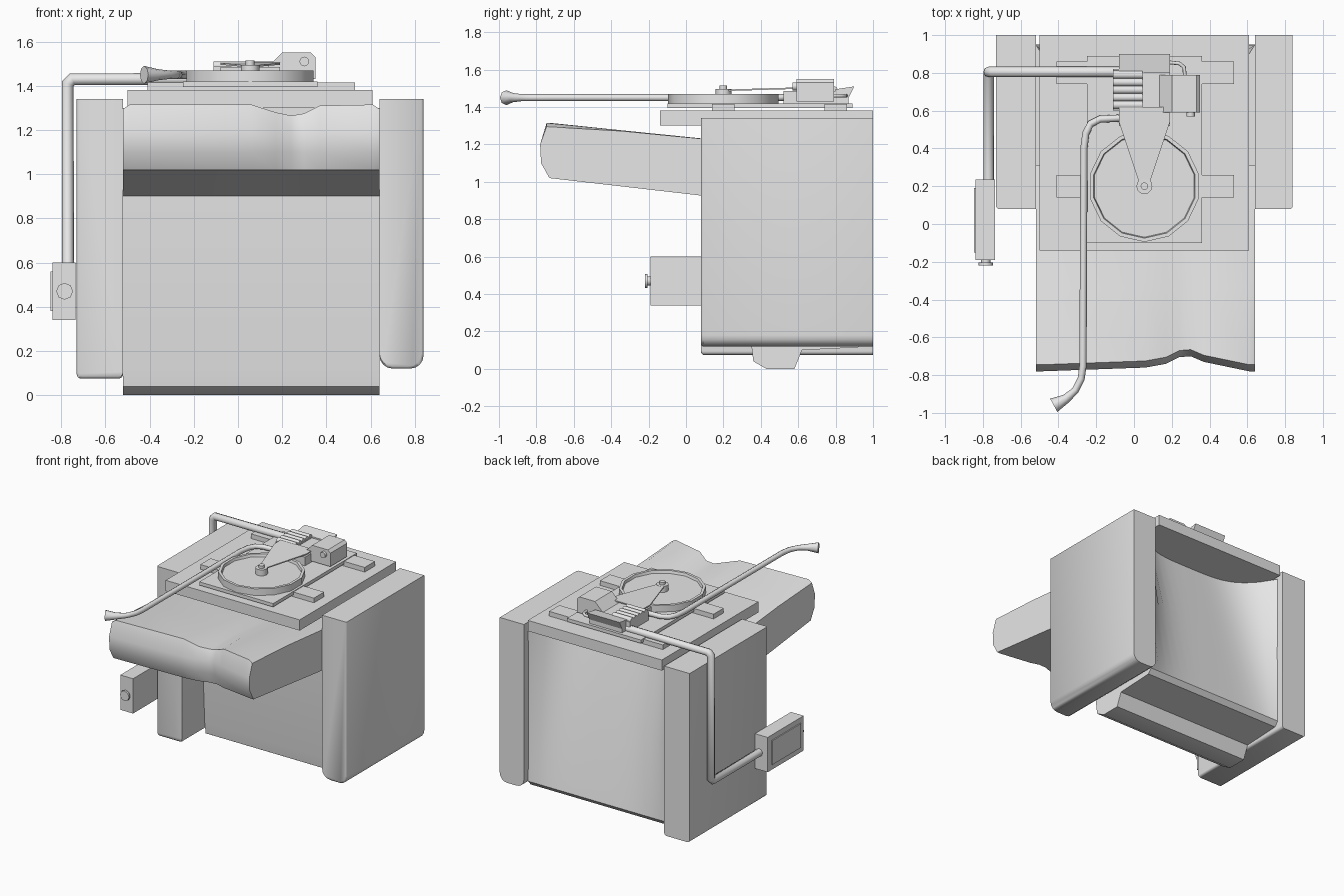
import bpy, bmesh, math
from mathutils import Vector

cube = bpy.data.objects.get("Cube")
if cube:
    bpy.data.objects.remove(cube, do_unlink=True)

grey = bpy.data.materials.new("plain grey")
grey.use_nodes = True
grey.diffuse_color = (0.8, 0.8, 0.8, 1)
grey.node_tree.nodes["Principled BSDF"].inputs["Base Color"].default_value = (0.8, 0.8, 0.8, 1)


def finish(name, bm, smooth=None):
    bmesh.ops.recalc_face_normals(bm, faces=bm.faces)
    mesh = bpy.data.meshes.new(name)
    bm.to_mesh(mesh)
    bm.free()
    mesh.materials.append(grey)
    obj = bpy.data.objects.new(name, mesh)
    bpy.context.collection.objects.link(obj)
    if smooth:
        bpy.ops.object.select_all(action='DESELECT')
        obj.select_set(True)
        bpy.context.view_layer.objects.active = obj
        bpy.ops.object.shade_smooth_by_angle(angle=math.radians(smooth))


def loft(name, rings, smooth=None):
    """Skin a list of equal-length rings and cap both ends."""
    bm = bmesh.new()
    rows = [[bm.verts.new(p) for p in ring] for ring in rings]
    n = len(rows[0])
    for a, b in zip(rows, rows[1:]):
        for i in range(n):
            j = (i + 1) % n
            bm.faces.new((a[i], a[j], b[j], b[i]))
    bm.faces.new(rows[0])
    bm.faces.new(rows[-1])
    finish(name, bm, smooth)


def box(name, x, y, z):
    ring = [(x[0], y[0]), (x[1], y[0]), (x[1], y[1]), (x[0], y[1])]
    loft(name, [[(*p, h) for p in ring] for h in z])


def cylinder(name, start, end, r, sides=12):
    """Straight cylinder between two points."""
    start, end = Vector(start), Vector(end)
    turn = (end - start).to_track_quat('Z', 'Y')
    circle = [turn @ Vector((r * math.cos(math.tau * i / sides),
                             r * math.sin(math.tau * i / sides), 0)) for i in range(sides)]
    loft(name, [[c + v for v in circle] for c in (start, end)], 50)


def tube(name, points, r, radii=None):
    """Round pipe along a path."""
    curve = bpy.data.curves.new(name, 'CURVE')
    curve.dimensions = '3D'
    curve.bevel_depth = r
    curve.bevel_resolution = 2
    curve.use_fill_caps = True
    spline = curve.splines.new('POLY')
    spline.points.add(len(points) - 1)
    for i, (p, co) in enumerate(zip(spline.points, points)):
        p.co = (*co, 1)
        p.radius = radii[i] if radii else 1
    spline.use_smooth = True
    curve.materials.append(grey)
    obj = bpy.data.objects.new(name, curve)
    bpy.context.collection.objects.link(obj)


# Side arms: tall slabs with rounded lower edges
def side_arm(name, inner, outer, bottom, r):
    y0, y1, top = 0.08, 1.0, 1.34
    s = math.copysign(1, outer)
    rings = []
    for y, inset in ((y0, 0.01), (y0 + 0.01, 0), (y1, 0)):
        o, b = outer - s * inset, bottom + inset
        ring = [(inner, y, top), (o, y, top)]
        for k in range(5):
            a = k * math.pi / 8
            ring.append((o - s * r * (1 - math.cos(a)), y, b + r * (1 - math.sin(a))))
        for k in range(5):
            a = k * math.pi / 8
            ring.append((inner + s * r * (1 - math.sin(a)), y, b + r * (1 - math.cos(a))))
        rings.append(ring)
    loft(name, rings, 50)


side_arm("left_arm", 0.64, 0.84, 0.12, 0.06)
side_arm("right_arm", -0.52, -0.73, 0.075, 0.02)

# Upright panel between the arms: flush at the back edges, sunk at the upper middle
rings = []
for k in range(17):
    t = k / 8 - 1
    back = 0.67 + 0.28 * abs(t) ** 4
    profile = [(0.35, 0.12), (0.36, 0.04), (0.43, 0), (0.58, 0), (0.62, 0.1),
               (0.92, 0.115), (0.95, 0.15), (0.94 * 0.6 + 0.4 * back, 0.7), (back, 1.3),
               (0.31, 1.3), (0.31, 0.9)]
    rings.append([(0.06 + 0.58 * t, y, z) for y, z in profile])
loft("upright_panel", rings, 40)

# Projecting cushion with a dent in its front edge
rings = []
for x, push, sink in ((-0.52, 0, 0.02), (-0.49, 0, 0), (0.06, 0.02, 0), (0.17, 0.04, 0.035),
                      (0.24, 0.075, 0.05), (0.3, 0.08, 0.04), (0.37, 0.05, 0.005),
                      (0.61, 0, 0), (0.64, 0, 0.02)):
    rings.append([(x, 0.4, 1.2), (x, -0.34, 1.275 - sink / 5), (x, -0.745 + push, 1.315 - sink),
                  (x, -0.78 + push, 1.2), (x, -0.775 + push, 1.1),
                  (x, -0.73 + push * 0.7, 1.02), (x, 0.4, 0.89)])
loft("cushion", rings, 50)

# Top board, crossbars and thin deck
box("top_board", (-0.5, 0.608), (-0.14, 1.0), (1.3, 1.38))
for side, y in (("front", 0.14), ("rear", 0.74)):
    box(side + "_crossbar", (-0.41, 0.53), (y, y + 0.12), (1.38, 1.415))
box("deck", (-0.25, 0.36), (-0.1, 0.89), (1.395, 1.42))

# Shallow round pan with a raised rim
cx, cy = 0.055, 0.2
rings = [[(cx + r * math.sin(math.tau * i / 14), cy + r * math.cos(math.tau * i / 14), z)
          for i in range(14)]
         for r, z in ((0.295, 1.42), (0.295, 1.47), (0.275, 1.47), (0.27, 1.45))]
loft("round_pan", rings, 30)
cylinder("hub", (cx, cy, 1.45), (cx, cy, 1.495), 0.042)
cylinder("hub_pin", (cx, cy, 1.495), (cx, cy, 1.515), 0.02)

# Tapered swing plate and rear housing
outline = [(0.04, 0.18), (0.07, 0.18), (0.19, 0.54), (0.19, 0.62), (-0.08, 0.62), (-0.08, 0.54)]
loft("swing_plate", [[(x, y, 1.485 + 0.03 * (y - 0.2) + h) for x, y in outline]
                     for h in (0, 0.008)])
box("housing", (-0.08, 0.19), (0.52, 0.87), (1.42, 1.485))
loft("housing_tail", [[(x, 0.8, 1.47), (x, 0.86, 1.43), (x, 0.9, 1.51), (x, 0.8, 1.495)]
                      for x in (-0.08, 0.19)])

# Motor block with its stub and feed line
loft("motor_block", [[(0.13, y, 1.43), (0.13, y, 1.48), (0.2, y, 1.55), (0.33, y, 1.55),
                      (0.35, y, 1.53), (0.35, y, 1.43)] for y in (0.59, 0.79)])
cylinder("motor_stub", (0.3, 0.57, 1.51), (0.3, 0.6, 1.51), 0.022)
tube("feed_line", [(0.19, 0.855, 1.46), (0.24, 0.85, 1.46), (0.265, 0.83, 1.46),
                   (0.27, 0.78, 1.46)], 0.01)

# Row of coils
box("coil_tray", (-0.11, 0.05), (0.6, 0.82), (1.42, 1.49))
for i in range(5):
    y = 0.63 + i * 0.04
    cylinder("coil_%d" % (i + 1), (-0.11, y, 1.49), (0.045, y, 1.49), 0.022, 10)

# Long pipe with a flared mouth
tube("flared_pipe", [(-0.08, 0.56, 1.45), (-0.18, 0.555, 1.45), (-0.23, 0.53, 1.45),
                     (-0.255, 0.48, 1.45), (-0.265, 0.4, 1.45), (-0.27, -0.75, 1.45),
                     (-0.28, -0.82, 1.45), (-0.31, -0.88, 1.45), (-0.36, -0.925, 1.45),
                     (-0.425, -0.96, 1.45)],
     0.019, [1, 1, 1, 1, 1, 1, 1, 1, 1.3, 2.1])

# Side pipe down to the control box
tube("side_pipe", [(-0.08, 0.805, 1.43), (-0.75, 0.805, 1.43), (-0.77, 0.805, 1.41),
                   (-0.77, 0.805, 0.49), (-0.77, 0.785, 0.47), (-0.77, 0.2, 0.47)], 0.028)
box("control_box", (-0.84, -0.735), (-0.19, 0.235), (0.34, 0.6))
box("control_panel", (-0.848, -0.84), (-0.15, 0.19), (0.38, 0.56))
cylinder("control_stem", (-0.785, -0.19, 0.47), (-0.785, -0.205, 0.47), 0.025, 8)
cylinder("control_knob", (-0.785, -0.205, 0.47), (-0.785, -0.22, 0.47), 0.038, 8)
